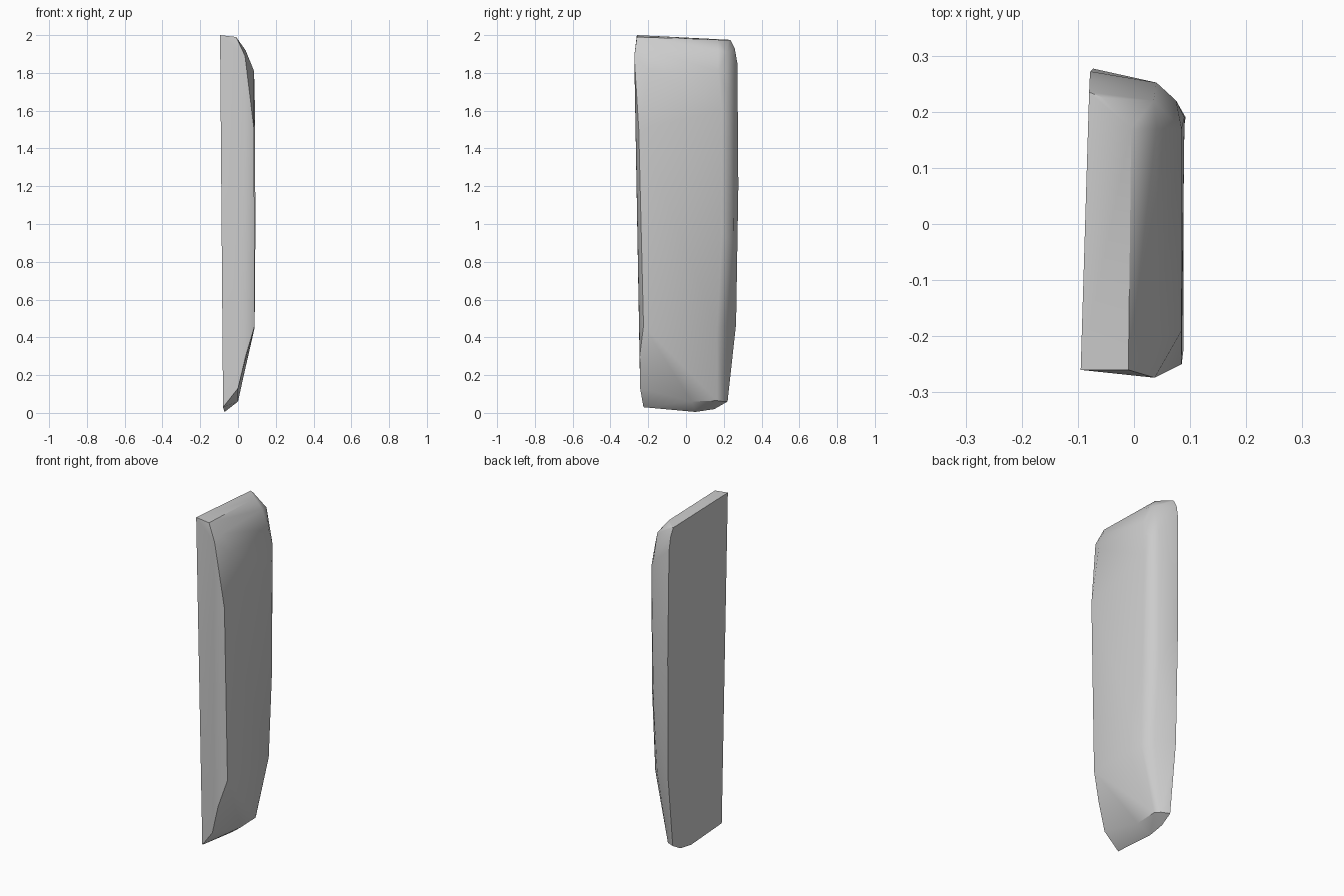
import bpy
import bmesh

cube = bpy.data.objects.get("Cube")
if cube:
    bpy.data.objects.remove(cube, do_unlink=True)


def make_material(name, colour):
    material = bpy.data.materials.new(name)
    material.use_nodes = True
    material.diffuse_color = colour
    material.node_tree.nodes["Principled BSDF"].inputs["Base Color"].default_value = colour
    return material


def on_flat_side(y, z):
    """Point on the slightly tilted flat mounting side."""
    return (-0.095 + 0.03 * (y + 0.26) + 0.0075 * (2 - z), y, z)


# Outline of the flat side
flat_outline = [on_flat_side(y, z) for y, z in (
    (-0.26, 2), (0.235, 1.975), (0.258, 1.93), (0.272, 1.85), (0.277, 1.2),
    (0.265, 0.47), (0.22, 0.06), (0.15, 0.02), (0.05, 0.005), (-0.225, 0.03))]

# Top facet and the rounded shoulder beneath it
top_shoulder = [
    (-0.01, -0.26, 1.99), (-0.005, 0.17, 1.975), (-0.055, 0.225, 1.972),
    (0.04, -0.21, 1.92), (0.04, 0.17, 1.92), (0.035, 0.22, 1.91),
    (0.085, -0.19, 1.81), (0.085, 0.17, 1.81)]

# Front edge and its narrow chamfer
front_chamfer = [
    (0.037, -0.274, 1.89), (0.04, -0.245, 0.3),
    (0.085, -0.25, 1.5), (0.088, -0.225, 0.46)]

# Rounded rear edge
rear_edge = [
    (0.09, 0.19, 1.6), (0.092, 0.19, 0.95), (0.088, 0.165, 0.45),
    (0.075, 0.22, 1.7), (0.04, 0.252, 1.75), (0.04, 0.25, 0.9), (0.04, 0.215, 0.47)]

# Sloping bottom tip
bottom_tip = [
    (0, -0.243, 0.13), (0, 0.03, 0.06), (0, 0.165, 0.065), (-0.02, 0.2, 0.06)]

# Faceted slab wrapped around the outlines
bm = bmesh.new()
for point in flat_outline + top_shoulder + front_chamfer + rear_edge + bottom_tip:
    bm.verts.new(point)
hull = bmesh.ops.convex_hull(bm, input=bm.verts)
loose = [v for v in bm.verts if not v.link_faces]
bmesh.ops.delete(bm, geom=loose, context="VERTS")
bmesh.ops.dissolve_limit(bm, angle_limit=0.02, verts=bm.verts, edges=bm.edges)
bmesh.ops.recalc_face_normals(bm, faces=bm.faces)

mesh = bpy.data.meshes.new("stone_slab")
bm.to_mesh(mesh)
bm.free()
mesh.materials.append(make_material("stone_grey", (0.6, 0.6, 0.6, 1)))
slab = bpy.data.objects.new("stone_slab", mesh)
bpy.context.collection.objects.link(slab)

# Soft shading with crisp chamfer edges
bpy.ops.object.select_all(action="DESELECT")
slab.select_set(True)
bpy.context.view_layer.objects.active = slab
bpy.ops.object.shade_smooth_by_angle(angle=0.52)
